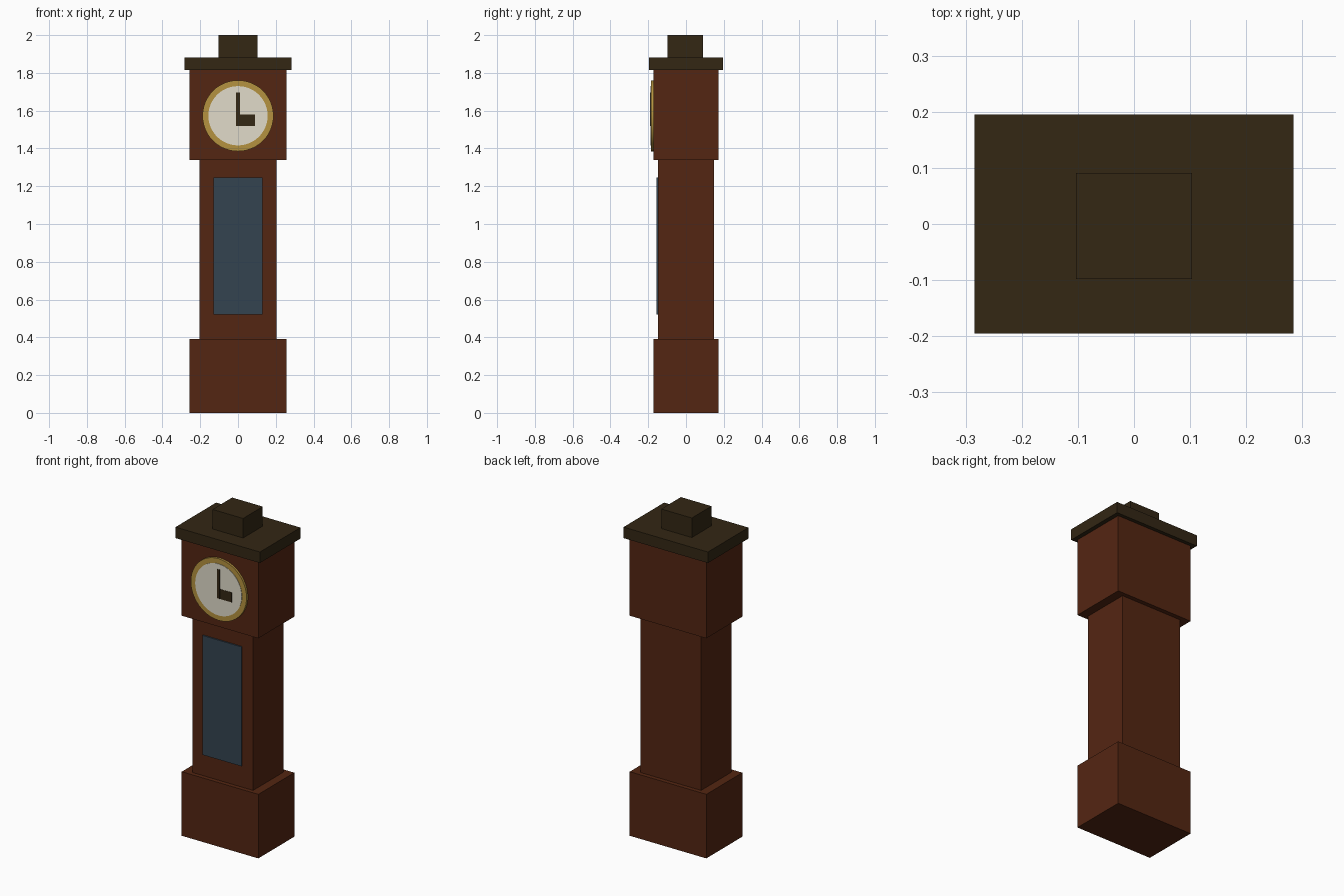
import bpy
import math

old = bpy.data.objects.get("Cube")
if old:
    bpy.data.objects.remove(old, do_unlink=True)


def material(name, r, g, b):
    m = bpy.data.materials.new(name)
    m.use_nodes = True
    m.diffuse_color = (r, g, b, 1)
    shader = next(n for n in m.node_tree.nodes if n.type == 'BSDF_PRINCIPLED')
    shader.inputs["Base Color"].default_value = (r, g, b, 1)
    return m


wood = material("reddish wood", 0.088, 0.019, 0.006)
dark = material("dark wood", 0.033, 0.02, 0.007)
brass = material("brass", 0.46, 0.29, 0.05)
ivory = material("ivory", 0.75, 0.71, 0.59)
glass = material("blue grey glass", 0.034, 0.056, 0.08)


def finish(name, mat):
    ob = bpy.context.object
    ob.name = ob.data.name = name
    ob.data.materials.append(mat)
    return ob


def box(name, mat, x, y, z):
    """Box from its (low, high) range on each axis."""
    spans = (x, y, z)
    bpy.ops.mesh.primitive_cube_add(size=1, location=[(a + b) / 2 for a, b in spans])
    bpy.context.object.scale = [b - a for a, b in spans]
    bpy.ops.object.transform_apply(location=False, rotation=False, scale=True)
    return finish(name, mat)


def disc(name, mat, radius, front, back):
    """Disc facing the front, centred on the dial."""
    bpy.ops.mesh.primitive_cylinder_add(
        vertices=48, radius=radius, depth=back - front,
        location=(0, (front + back) / 2, 1.573), rotation=(math.pi / 2, 0, 0))
    finish(name, mat)
    bpy.ops.object.shade_smooth_by_angle()


# Case, stacked from the floor up
box("base", wood, (-0.258, 0.258), (-0.173, 0.173), (0, 0.39))
box("trunk", wood, (-0.205, 0.205), (-0.147, 0.147), (0.39, 1.34))
box("hood", wood, (-0.258, 0.258), (-0.173, 0.173), (1.34, 1.814))
box("cornice", dark, (-0.284, 0.284), (-0.195, 0.195), (1.814, 1.881))
box("crown", dark, (-0.103, 0.103), (-0.098, 0.091), (1.881, 2.0))

# Trunk window
box("window", glass, (-0.131, 0.131), (-0.155, -0.147), (0.52, 1.247))

# Dial with its hands
disc("dial_rim", brass, 0.188, -0.186, -0.17)
disc("dial", ivory, 0.157, -0.188, -0.18)
box("minute_hand", dark, (-0.01, 0.01), (-0.19, -0.186), (1.52, 1.697))
box("hour_hand", dark, (-0.01, 0.09), (-0.1895, -0.186), (1.52, 1.58))
